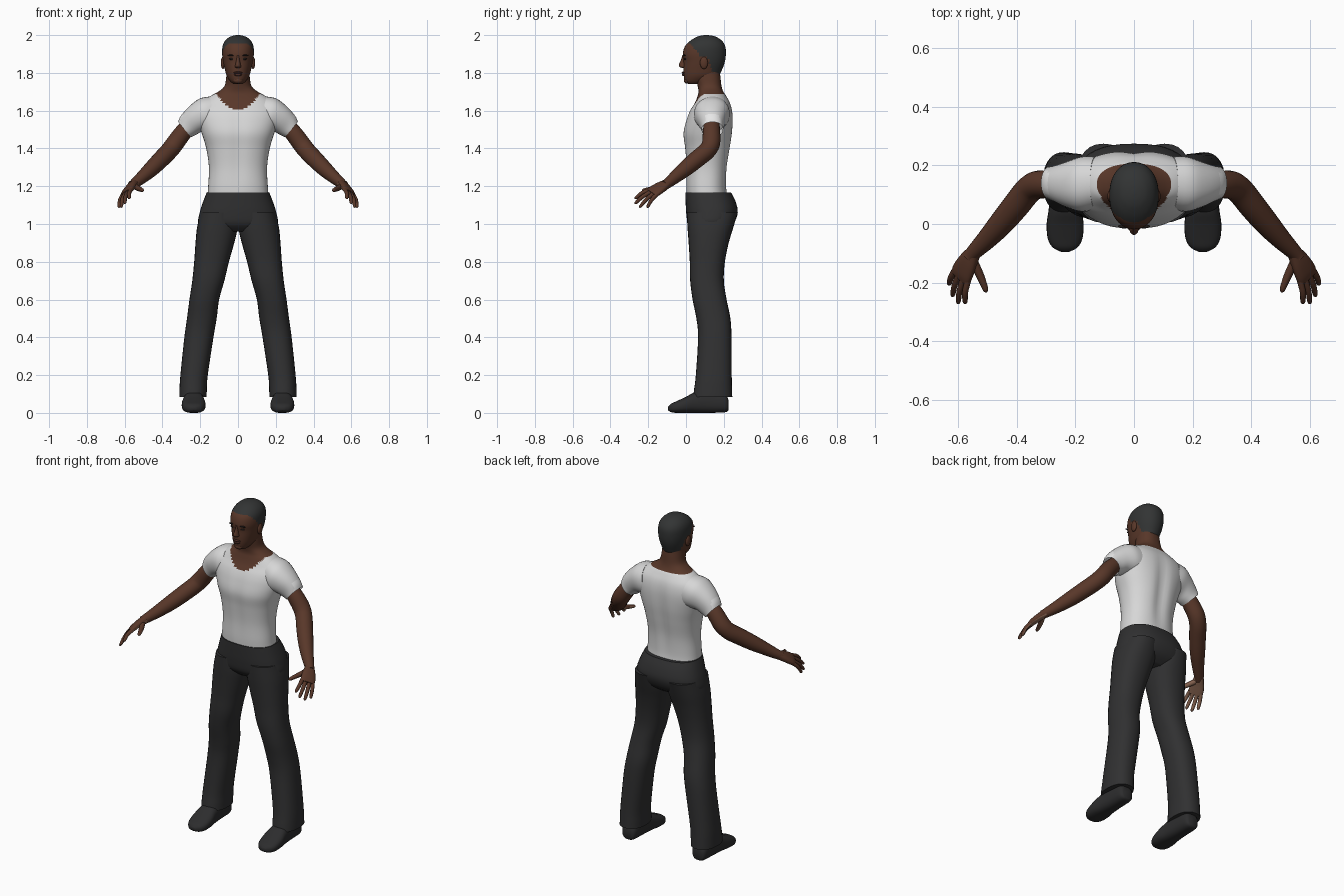
import bpy, bmesh, math
from mathutils import Vector

if "Cube" in bpy.data.objects:
    bpy.data.objects.remove(bpy.data.objects["Cube"])


def material(name, r, g, b):
    m = bpy.data.materials.new(name)
    m.diffuse_color = (r, g, b, 1)
    m.use_nodes = True
    m.node_tree.nodes["Principled BSDF"].inputs["Base Color"].default_value = m.diffuse_color
    return m


SKIN = material("brown skin", 0.098, 0.038, 0.022)
PALM = material("light palm skin", 0.24, 0.125, 0.08)
LIPS = material("dark lips", 0.065, 0.024, 0.018)
HAIR = material("black hair", 0.032, 0.034, 0.034)
DARK = material("dark brows and eyes", 0.015, 0.011, 0.010)
SHIRT = material("white shirt", 0.68, 0.68, 0.68)
CUFF = material("bright sleeve edge", 1.0, 1.0, 1.0)
PANTS = material("charcoal trousers", 0.030, 0.030, 0.031)
SHOE = material("black shoes", 0.026, 0.026, 0.027)


def hring(z, x0, x1, y0, y1):
    """Level oval section given by its extents."""
    return ((x0 + x1) / 2, (y0 + y1) / 2, z, (x1 - x0) / 2, 0, 0, 0, (y1 - y0) / 2, 0)


def catmull(rings, steps):
    out = []
    n = len(rings)
    for i in range(n - 1):
        a, b, c, d = (rings[max(0, min(n - 1, i + k))] for k in (-1, 0, 1, 2))
        for s in range(steps):
            t = s / steps
            out.append([0.5 * (2 * q + (r - p) * t + (2 * p - 5 * q + 4 * r - w) * t * t
                               + (3 * q - p - 3 * r + w) * t ** 3)
                        for p, q, r, w in zip(a, b, c, d)])
    out.append(list(rings[-1]))
    return out


def loft(name, rings, mats, segs=24, steps=4, power=2.0, caps=(True, True),
         mirror=False, rule=None, shape=None):
    """Skin a smooth surface over oval rings (centre, half width, half depth)."""
    bm = bmesh.new()
    loops = []
    for r in catmull(rings, steps):
        c, u, v = Vector(r[0:3]), Vector(r[3:6]), Vector(r[6:9])
        loop = []
        for k in range(segs):
            a = 2 * math.pi * k / segs
            cs, sn = math.cos(a), math.sin(a)
            p = (c + u * math.copysign(abs(cs) ** (2 / power), cs)
                 + v * math.copysign(abs(sn) ** (2 / power), sn))
            loop.append(bm.verts.new(shape(p) if shape else p))
        loops.append(loop)
    for a, b in zip(loops, loops[1:]):
        for k in range(segs):
            j = (k + 1) % segs
            bm.faces.new((a[k], a[j], b[j], b[k]))
    if caps[0]:
        bm.faces.new(loops[0][::-1])
    if caps[1]:
        bm.faces.new(loops[-1])
    bmesh.ops.recalc_face_normals(bm, faces=bm.faces)
    bm.normal_update()
    if rule:
        for f in bm.faces:
            f.material_index = rule(f.calc_center_median(), f.normal)
    me = bpy.data.meshes.new(name)
    bm.to_mesh(me)
    bm.free()
    for m in mats:
        me.materials.append(m)
    ob = bpy.data.objects.new(name, me)
    bpy.context.collection.objects.link(ob)
    bpy.ops.object.select_all(action='DESELECT')
    bpy.context.view_layer.objects.active = ob
    ob.select_set(True)
    bpy.ops.object.shade_smooth_by_angle(angle=math.radians(50))
    if mirror:
        ob.modifiers.new("mirror", 'MIRROR')
    return ob


def tube(name, pts, mats, **kw):
    """Round limb through (x, y, z, radius) points."""
    rings = []
    for i, p in enumerate(pts):
        a, b = pts[max(0, i - 1)], pts[min(len(pts) - 1, i + 1)]
        d = (Vector(b[:3]) - Vector(a[:3])).normalized()
        u = Vector((0.68, 0.62, -0.40)).cross(d).normalized()
        v = d.cross(u)
        rings.append((*p[:3], *(u * p[3]), *(v * p[3])))
    return loft(name, rings, mats, mirror=True, **kw)


def ball(name, c, r, mat, mirror=False):
    rings = []
    for i in range(9):
        t = math.pi * (0.03 + 0.94 * i / 8)
        s = math.sin(t)
        rings.append((c[0], c[1], c[2] - r[2] * math.cos(t), r[0] * s, 0, 0, 0, r[1] * s, 0))
    return loft(name, rings, [mat], segs=16, steps=1, mirror=mirror)


# Torso and neck: shirt below the scooped neckline, skin above
def neckline(c, n):
    t = max(0, min(1, (c.y - 0.06) / 0.09))
    front = 1.605 + 0.085 * min(1, (abs(c.x) / 0.115) ** 2)
    return int(c.z > front * (1 - t) + 1.687 * t)


def torso_shape(p):
    if 1.15 < p.z < 1.68:
        g = math.sin((p.z - 1.15) / 0.53 * math.pi)
        dip = math.exp(-(p.x / 0.035) ** 2) * g
        p.y += -0.014 * dip if p.y > 0.12 else 0.007 * dip
    return p


torso = [(1.14, .163, .003, .22), (1.2, .158, 0, .215), (1.3, .154, 0, .22),
         (1.4, .168, -.008, .236), (1.48, .192, -.016, .247), (1.55, .212, 0, .25),
         (1.6, .215, .02, .246), (1.64, .195, .045, .235), (1.675, .15, .06, .215),
         (1.70, .105, .066, .198), (1.73, .072, .062, .188), (1.78, .062, .05, .182),
         (1.83, .058, .05, .175)]
loft("shirt_torso", [hring(z, -w, w, f, b) for z, w, f, b in torso], [SHIRT, SKIN],
     segs=64, steps=6, power=2.3, rule=neckline, shape=torso_shape)

# Short sleeves, open at the hem, with a bright outer edge
sleeve = [(.13, .14, 1.585, .02, .09, .09), (.175, .136, 1.578, .03, .085, .094),
          (.225, .135, 1.555, .035, .066, .078), (.263, .138, 1.522, .04, .05, .062),
          (.283, .14, 1.50, .034, .04, .057)]
loft("sleeve", [(x, y, z, ux, 0, uz, 0, v, 0) for x, y, z, ux, uz, v in sleeve],
     [SHIRT, CUFF], segs=32, power=2.2, caps=(True, False), mirror=True,
     rule=lambda c, n: int(c.x > .293 and c.z > 1.512 and .10 < c.y < .18))

# Bare arms
tube("arm", [(.23, .135, 1.55, .04), (.29, .135, 1.485, .046), (.335, .132, 1.425, .048),
             (.365, .11, 1.387, .047), (.405, .06, 1.345, .046), (.455, 0, 1.295, .042),
             (.505, -.055, 1.25, .034), (.55, -.10, 1.213, .026), (.562, -.115, 1.205, .024)],
     [SKIN], segs=20)

# Hands: flat palm plus four fingers and a thumb, paler underneath
ACROSS = Vector((.68, .62, -.40))
BACK = Vector((.614, -.172, .777)).normalized()


def palm_rule(c, n):
    return int(n.dot(BACK) < -0.35)


palm = [(.548, -.097, 1.215, .025, .022), (.567, -.13, 1.197, .036, .020),
        (.585, -.165, 1.175, .042, .017), (.592, -.185, 1.162, .040, .013)]
loft("palm", [(x, y, z, *(ACROSS * w), *(BACK * t)) for x, y, z, w, t in palm],
     [SKIN, PALM], power=2.5, mirror=True, rule=palm_rule)
tips = {"index_finger": (-.031, (.577, -.272, 1.135)), "middle_finger": (-.011, (.601, -.272, 1.108)),
        "ring_finger": (.011, (.620, -.247, 1.088)), "little_finger": (.031, (.632, -.207, 1.087))}
for name, (off, tip) in tips.items():
    a = Vector((.588, -.175, 1.168)) + ACROSS * off
    b = Vector(tip)
    m = (a + b) / 2 + BACK * 0.007
    e = a.lerp(b, 0.9)
    tube(name, [(*a, .0115), (*m, .0105), (*e, .0085), (*b, .003)], [SKIN, PALM],
         segs=10, steps=3, rule=palm_rule)
tube("thumb", [(.555, -.115, 1.205, .016), (.53, -.165, 1.19, .0145), (.513, -.205, 1.182, .0115),
               (.506, -.225, 1.178, .009), (.503, -.233, 1.176, .003)],
     [SKIN, PALM], segs=10, steps=3, rule=palm_rule)

# Trousers: hips and two flared legs
hips = [(1.168, .165, -.003, .238), (1.12, .184, -.002, .262), (1.06, .203, .001, .274),
        (1.0, .208, .012, .250), (.96, .15, .05, .20)]
loft("trouser_hips", [hring(z, -w, w, f, b) for z, w, f, b in hips], [PANTS],
     segs=40, power=2.4)
leg = [(1.06, .008, .20, .004, .274), (.98, .003, .217, .008, .25), (.9, .02, .225, .014, .226),
       (.8, .048, .232, .02, .206), (.7, .072, .242, .022, .2), (.6, .10, .257, .035, .215),
       (.5, .113, .27, .055, .235), (.4, .13, .284, .064, .241), (.2, .16, .305, .052, .242),
       (.12, .165, .31, .042, .244), (.085, .166, .311, .038, .245)]
loft("trouser_leg", [hring(*r) for r in leg], [PANTS], segs=28, power=2.3, mirror=True)

# Shoes, lofted from heel to toe
shoe = [(.224, .03, .012, .07), (.205, .045, .003, .10), (.12, .05, 0, .12), (.05, .056, 0, .11),
        (0, .063, 0, .085), (-.05, .059, 0, .062), (-.08, .042, .004, .048), (-.095, .014, .014, .032)]
loft("shoe", [(.235, y, (a + b) / 2, w, 0, 0, 0, 0, (b - a) / 2) for y, w, a, b in shoe],
     [SHOE], power=2.6, mirror=True)


# Head with cropped hair above a stepped hairline
def hairline(c, n):
    if c.y < .02:
        line = 1.957
    elif c.y < .065:
        line = 1.957 - (c.y - .02) / .045 * .055
    elif c.y < .115:
        line = 1.885
    else:
        line = 1.885 - min(1, (c.y - .115) / .03) * .105
    return int(c.z > line)


head = [(1.742, .026, .012, .07), (1.757, .042, -.006, .12), (1.785, .060, -.012, .172),
        (1.82, .070, -.014, .192), (1.86, .079, -.013, .206), (1.90, .084, -.017, .211),
        (1.94, .082, -.006, .208), (1.968, .070, .02, .192), (1.988, .048, .052, .165),
        (1.997, .026, .078, .138), (2.0, .006, .10, .115)]
loft("head", [hring(z, -w, w, f, b) for z, w, f, b in head], [SKIN, HAIR],
     segs=56, steps=6, power=2.15, rule=hairline)

# Face details and ears
nose = [(1.895, .007, -.019), (1.87, .009, -.026), (1.845, .014, -.037), (1.833, .017, -.035),
        (1.826, .010, -.022)]
loft("nose", [hring(z, -w, w, f, .01) for z, w, f in nose], [SKIN], segs=16)
ball("upper_lip", (0, -.012, 1.801), (.024, .011, .006), LIPS)
ball("lower_lip", (0, -.011, 1.790), (.021, .011, .007), LIPS)
ball("chin", (0, .006, 1.760), (.026, .017, .017), SKIN)
ball("eye", (.032, -.005, 1.874), (.015, .006, .006), DARK, True)
ball("eyebrow", (.034, -.008, 1.893), (.021, .007, .004), DARK, True)
ball("ear", (.080, .095, 1.853), (.011, .021, .033), SKIN, True)
